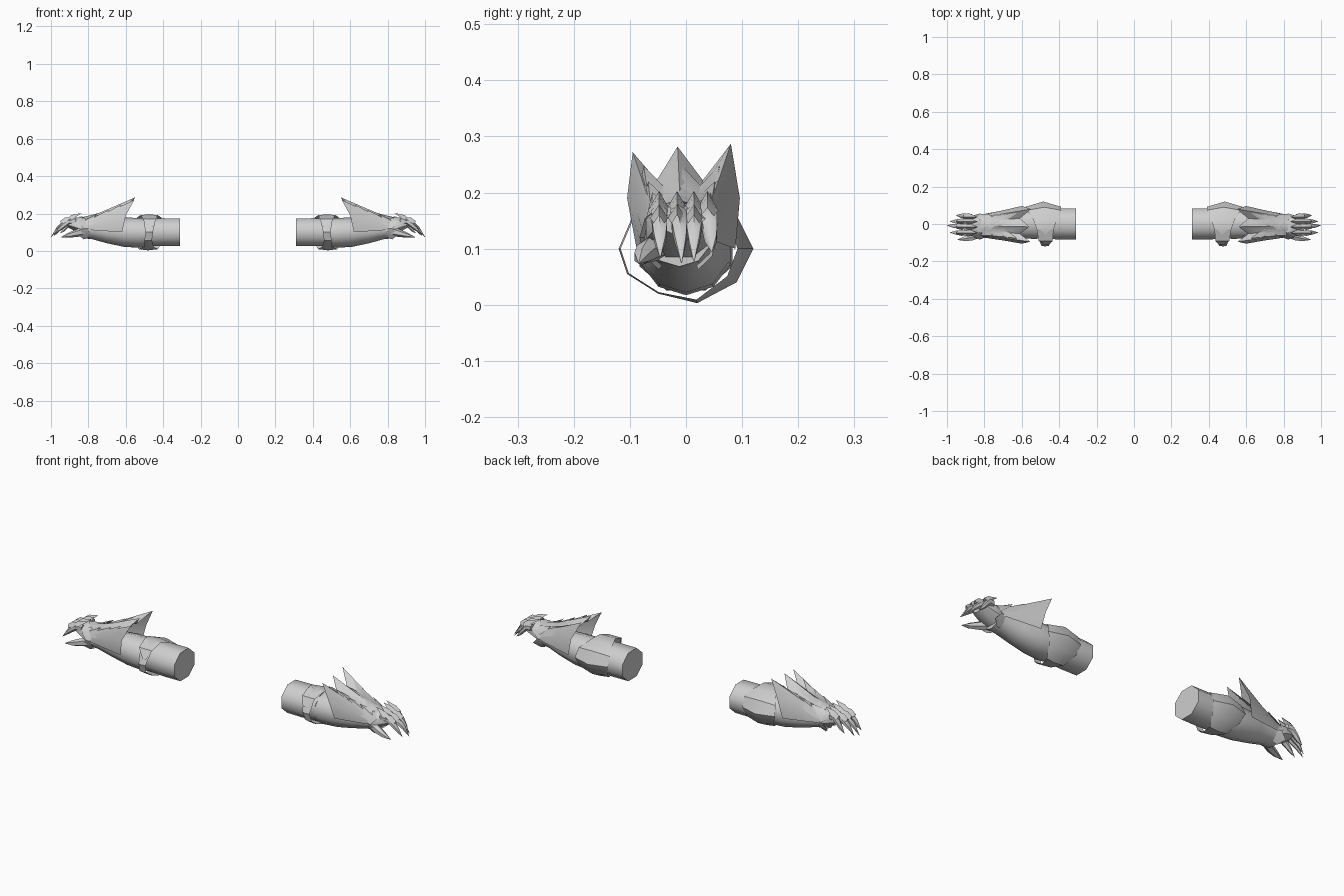
import bpy, bmesh, math

steel = bpy.data.materials.new("grey steel")
steel.diffuse_color = (0.62, 0.62, 0.62, 1)


def finish(name, rows, closed=False, caps=False, angle=35):
    """Skin a grid of points, mirrored to give the left and right armour."""
    bm = bmesh.new()
    grid = [[bm.verts.new(p) for p in row] for row in rows]
    n = len(rows[0])
    for a, b in zip(grid, grid[1:]):
        for i in range(n if closed else n - 1):
            j = (i + 1) % n
            bm.faces.new((a[i], a[j], b[j], b[i]))
    if caps:
        bm.faces.new(grid[0][::-1])
        bm.faces.new(grid[-1])
    bmesh.ops.remove_doubles(bm, verts=bm.verts, dist=0.0005)
    bmesh.ops.recalc_face_normals(bm, faces=bm.faces)
    mesh = bpy.data.meshes.new(name)
    bm.to_mesh(mesh)
    bm.free()
    mesh.materials.append(steel)
    ob = bpy.data.objects.new(name, mesh)
    bpy.context.collection.objects.link(ob)
    ob.modifiers.new("pair", 'MIRROR').use_mirror_merge = False
    bpy.ops.object.select_all(action='DESELECT')
    ob.select_set(True)
    bpy.context.view_layer.objects.active = ob
    bpy.ops.object.shade_smooth_by_angle(angle=math.radians(angle))
    return ob


def loft(name, rings, sides):
    """Tube through rings of (x, y, z, half width, half height)."""
    turn = [math.tau * (i + 0.5) / sides for i in range(sides)]
    rows = [[(x, y + w * math.cos(t), z + h * math.sin(t)) for t in turn]
            for x, y, z, w, h in rings]
    return finish(name, rows, True, True, 50)


def crest(name, front, rear, bulge=0.0):
    """Plate from a smooth front edge to a toothed rear edge."""
    mid = [tuple((p + q) / 2 + (bulge if k == 2 else 0)
                 for k, (p, q) in enumerate(zip(a, b))) for a, b in zip(front, rear)]
    return finish(name, [front, mid, rear])


def arc(x, y, z, w, h, n, spread=95):
    """Points over the top of the arm from -y to +y."""
    ts = [math.radians(-spread + 2 * spread * i / (n - 1)) for i in range(n)]
    return [(x, y + w * math.sin(t), z + h * math.cos(t)) for t in ts]


# Upper sleeve and forearm
loft("upper_sleeve", [(0.31, 0, 0.1, 0.09, 0.08), (0.40, 0, 0.1, 0.09, 0.081),
                      (0.50, 0, 0.1, 0.082, 0.079)], 8)
loft("forearm", [(0.46, 0, 0.098, 0.078, 0.072), (0.53, 0, 0.097, 0.084, 0.08),
                 (0.61, 0, 0.1, 0.08, 0.078), (0.70, -0.004, 0.107, 0.068, 0.066),
                 (0.78, -0.01, 0.118, 0.058, 0.055), (0.83, -0.012, 0.122, 0.058, 0.054)], 10)

# Elbow cup on the back, narrowing to a loose strap at the front
band = [(0.12, 0.10, 0.39, 0.58), (0.09, 0.16, 0.39, 0.57), (0.03, 0.185, 0.41, 0.54),
        (-0.03, 0.195, 0.43, 0.52), (-0.09, 0.17, 0.44, 0.505), (-0.12, 0.10, 0.455, 0.495),
        (-0.105, 0.055, 0.46, 0.50), (-0.05, 0.02, 0.45, 0.50), (0.02, 0.003, 0.43, 0.53),
        (0.09, 0.04, 0.40, 0.56)]
rows = [[], [], []]
for y, z, x0, x1 in band:
    k = 0.97 - max(0, y) * 1.7
    rows[0].append((x0, y * k, 0.1 + (z - 0.1) * k))
    rows[1].append(((x0 + x1) / 2, y, z))
    rows[2].append((x1, y * k, 0.1 + (z - 0.1) * k))
finish("elbow_cup_and_strap", rows, True)

# Pointed strap end hanging at the front
finish("strap_point", [[(0.43, -0.03, 0.193), (0.52, -0.03, 0.193)],
                       [(0.435, -0.09, 0.172), (0.51, -0.09, 0.172)],
                       [(0.455, -0.113, 0.13), (0.475, -0.113, 0.13)]])

# Large three-spiked forearm cuff
crest("spiked_cuff", arc(0.81, -0.01, 0.118, 0.062, 0.056, 9),
      [(0.62, -0.088, 0.10), (0.60, -0.105, 0.19), (0.555, -0.095, 0.272),
       (0.61, -0.052, 0.222), (0.56, -0.015, 0.282), (0.61, 0.03, 0.222),
       (0.55, 0.08, 0.287), (0.60, 0.096, 0.19), (0.62, 0.088, 0.10)])

# Overlapping smaller spiked scales, stepping down to the wrist
for k, (tip_x, tip_z, front_x, half) in enumerate([(0.625, 0.248, 0.80, 0.075),
                                                   (0.69, 0.22, 0.82, 0.066),
                                                   (0.75, 0.2, 0.835, 0.058)]):
    rear = []
    for i, s in enumerate((-1.08, -0.9, -0.45, 0, 0.45, 0.9, 1.08)):
        tip = i in (1, 3, 5)
        drop = 0 if tip else (0.035 if 1 < i < 5 else 0.075)
        rear.append((tip_x + (0 if tip else 0.045), -0.008 + s * half,
                     tip_z - drop * (1 - 0.2 * k)))
    crest(f"scale_row_{k + 1}", arc(front_x, -0.01, 0.122, 0.061, 0.058, 7, 85), rear)

# Back of the hand, with an open palm below
hand = [(0.79, -0.012, 0.120, 0.058, 0.052), (0.84, -0.012, 0.135, 0.064, 0.05),
        (0.89, -0.008, 0.145, 0.054, 0.032), (0.91, -0.006, 0.145, 0.045, 0.02)]
loft("hand", hand, 8)

# Wrist cuff with a toothed edge
wrist = arc(0.80, -0.012, 0.12, 0.062, 0.058, 11, 150)
rim = [(x + (0.055 if i % 2 else 0.025), y * 1.12, 0.12 + (z - 0.12) * 1.15)
       for i, (x, y, z) in enumerate(wrist)]
finish("wrist_cuff", [wrist, rim])

# Curved clawed fingers: (y at the knuckle, y at the tip, reach, tip height)
fingers = [(-0.048, -0.046, 0.985, 0.085), (-0.016, -0.008, 1.0, 0.075),
           (0.014, 0.014, 0.985, 0.078), (0.038, 0.046, 0.95, 0.095)]
for k, (y0, y1, reach, low) in enumerate(fingers):
    x0, span = 0.865, reach - 0.865
    path = [(0, 0.16, 0.019), (0.3, 0.16, 0.019), (0.55, 0.138, 0.018),
            (0.75, 0.118, 0.014), (1, low, 0.001)]
    loft(f"finger_{k + 1}", [(x0 + span * t, y0 + (y1 - y0) * t, z, r * 0.85, r)
                             for t, z, r in path], 6)
    # Knuckle spikes sweeping backwards, and a claw plate on each finger
    for j, (fx, fz, w, length) in enumerate([(0.895, 0.178, 0.02, 0.06),
                                             (0.93, 0.165, 0.016, 0.04)]):
        if j and k == 3:
            continue
        finish(f"knuckle_spike_{k + 1}_{j + 1}",
               [[(fx + 0.015, y0 - w * 0.6, fz - 0.02), (fx + 0.02, y0, fz - 0.005),
                 (fx + 0.015, y0 + w * 0.6, fz - 0.02)],
                [(fx - 0.01, y0 - w, fz - 0.01), (fx - 0.005, y0, fz + 0.014),
                 (fx - 0.01, y0 + w, fz - 0.01)],
                [(fx - length, y0, fz + 0.025 - 0.01 * j)] * 3])

# Thumb set low on the front side
loft("thumb", [(0.82, -0.05, 0.105, 0.024, 0.026), (0.86, -0.068, 0.096, 0.022, 0.021),
               (0.90, -0.078, 0.086, 0.016, 0.015), (0.945, -0.084, 0.074, 0.001, 0.001)], 6)
